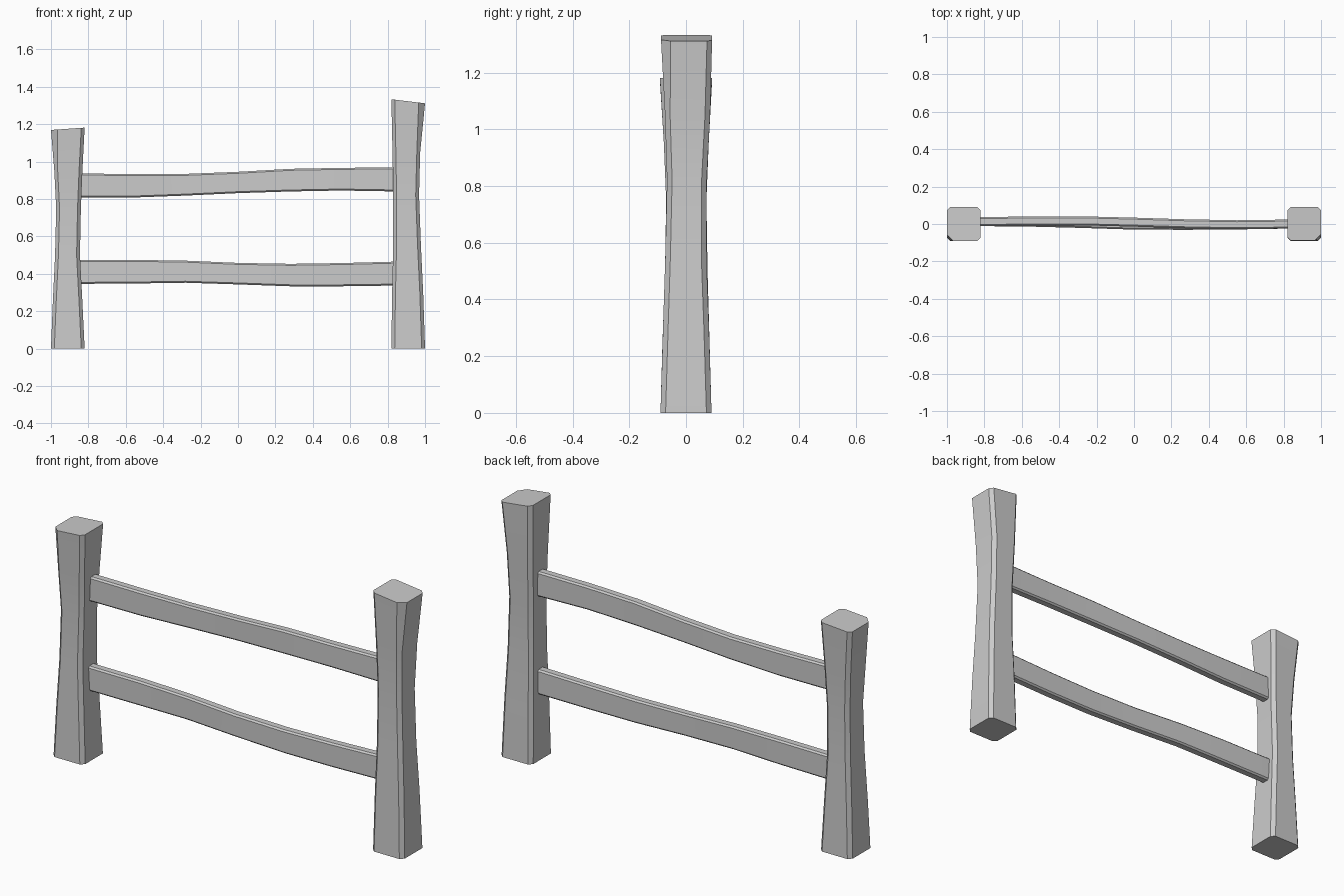
import bpy, bmesh

if "Cube" in bpy.data.objects:
    bpy.data.objects.remove(bpy.data.objects["Cube"])


def octagon(a0, a1, b0, b1, c, first=None):
    """Chamfered rectangle; 'first' optionally widens chosen corner cuts."""
    cuts = [c, c, c, c]
    for k, v in (first or {}).items():
        cuts[k] = v
    p, q, r, s = cuts
    return [(a0, b0 + p), (a0 + p, b0), (a1 - q, b0), (a1, b0 + q),
            (a1, b1 - r), (a1 - r, b1), (a0 + s, b1), (a0, b1 - s)]


def loft(name, rings):
    bm = bmesh.new()
    rows = [[bm.verts.new(p) for p in ring] for ring in rings]
    n = len(rows[0])
    for lo, hi in zip(rows, rows[1:]):
        for i in range(n):
            j = (i + 1) % n
            bm.faces.new((lo[i], lo[j], hi[j], hi[i]))
    bm.faces.new(rows[0][::-1])
    bm.faces.new(rows[-1])
    bmesh.ops.recalc_face_normals(bm, faces=bm.faces)
    mesh = bpy.data.meshes.new(name)
    bm.to_mesh(mesh)
    bm.free()
    ob = bpy.data.objects.new(name, mesh)
    bpy.context.collection.objects.link(ob)
    bpy.context.view_layer.objects.active = ob
    ob.select_set(True)
    bpy.ops.object.shade_smooth_by_angle(angle=0.5)
    ob.select_set(False)


def post(name, levels, slope, outer):
    """levels: z, x0, x1, y0, y1; the top ring is tilted across x."""
    rings = []
    for k, (z, x0, x1, y0, y1) in enumerate(levels):
        last = k == len(levels) - 1
        ring = octagon(x0, x1, y0, y1, 0.018, {outer: 0.034} if last else None)
        mid = (x0 + x1) / 2
        rings.append([(x, y, z + (slope * (x - mid) if last else 0)) for x, y in ring])
    loft(name, rings)


def rail(name, stations):
    """stations: x, y centre, bottom z, top z."""
    loft(name, [[(x, y, z) for y, z in octagon(yc - 0.024, yc + 0.024, z0, z1, 0.008)]
                for x, yc, z0, z1 in stations])


# Waisted posts with slanted tops
post("left_post", [
    (0.00, -1.000, -0.820, -0.090, 0.090),
    (0.25, -0.990, -0.832, -0.083, 0.083),
    (0.50, -0.978, -0.845, -0.074, 0.076),
    (0.75, -0.972, -0.840, -0.070, 0.072),
    (0.95, -0.982, -0.832, -0.078, 0.080),
    (1.175, -1.000, -0.820, -0.092, 0.092)], 0.07, 0)
post("right_post", [
    (0.00, 0.820, 1.000, -0.090, 0.090),
    (0.30, 0.824, 0.990, -0.081, 0.081),
    (0.55, 0.830, 0.978, -0.073, 0.072),
    (0.82, 0.830, 0.968, -0.067, 0.073),
    (1.05, 0.826, 0.974, -0.074, 0.085),
    (1.322, 0.820, 1.000, -0.088, 0.092)], -0.12, 1)

# Wavy rails
rail("upper_rail", [
    (-0.85, 0.013, 0.808, 0.936), (-0.55, 0.016, 0.808, 0.933),
    (-0.28, 0.017, 0.818, 0.934), (0.00, 0.010, 0.831, 0.945),
    (0.28, 0.001, 0.840, 0.961), (0.55, -0.004, 0.845, 0.966),
    (0.85, 0.000, 0.840, 0.969)])
rail("lower_rail", [
    (-0.85, 0.013, 0.346, 0.473), (-0.55, 0.010, 0.348, 0.474),
    (-0.28, 0.003, 0.352, 0.470), (0.00, -0.006, 0.343, 0.458),
    (0.28, -0.007, 0.333, 0.453), (0.55, -0.005, 0.333, 0.457),
    (0.85, 0.000, 0.337, 0.465)])
